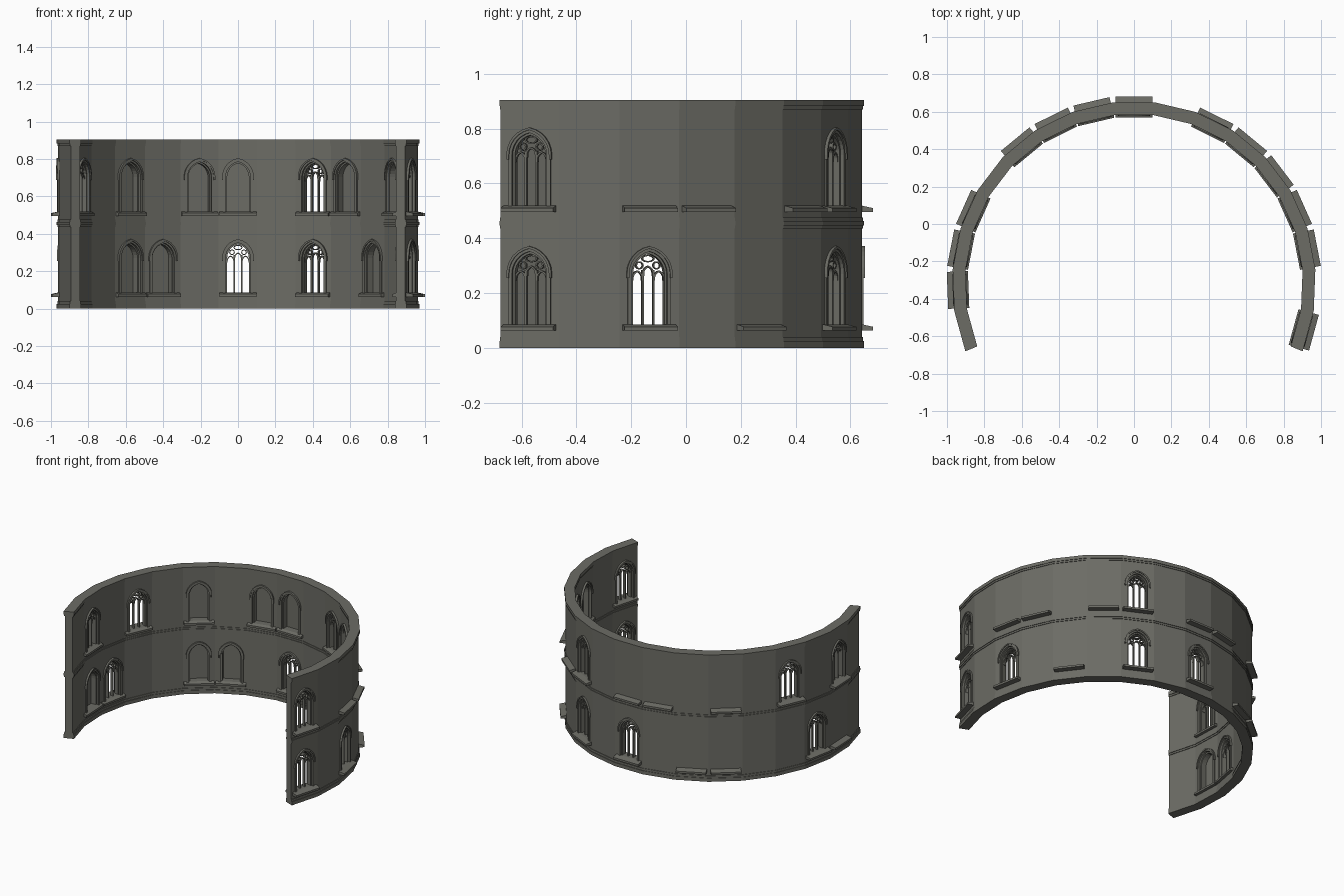
import bpy, bmesh
from math import sin, cos, tan, pi, radians, sqrt, asin

if "Cube" in bpy.data.objects:
    bpy.data.objects.remove(bpy.data.objects["Cube"])

STEP = radians(224 / 17)          # 17 straight bays make the curved wall
CY = -0.316                       # arc centre
A_IN, A_OUT = 0.906, 0.958        # wall faces, distance from the arc centre
HALF = A_OUT * tan(STEP / 2)
SPRING, BASE, C = 0.27, 0.075, 0.0175
RAISE = 0.433                     # height from one storey's windows to the next

# open windows and blind arches (bay 0 is the back, positive to the right)
OPEN = {0: [0, 2, 6, 8, -6], 1: [2, 8, -5, -7]}
BLIND = {0: [4, -2, -3, -7], 1: [0, 3, 5, 6, -1, -3]}

stone = bpy.data.materials.new("dark_stone")
stone.diffuse_color = (0.15, 0.15, 0.13, 1)
stone.use_nodes = True
stone.node_tree.nodes["Principled BSDF"].inputs["Base Color"].default_value = stone.diffuse_color


def place(k, u, a, z):
    t = k * STEP
    return (a * sin(t) + u * cos(t), a * cos(t) - u * sin(t) + CY, z)


def prism(bm, k, pts, a0, a1, taper=False):
    """Extrude a (u, z) outline through the wall thickness."""
    rows = []
    for a in (a0, a1):
        s = a / A_OUT if taper else 1
        rows.append([bm.verts.new(place(k, u * s, a, z)) for u, z in pts])
    bm.faces.new(rows[0])
    bm.faces.new(rows[1][::-1])
    n = len(pts)
    for i in range(n):
        j = (i + 1) % n
        bm.faces.new((rows[0][i], rows[1][i], rows[1][j], rows[0][j]))


def band(bm, k, outer, inner, a0, a1, closed=False):
    """Solid strip between two matching outlines."""
    rows = [[bm.verts.new(place(k, u, a, z)) for u, z in line]
            for line, a in ((outer, a0), (outer, a1), (inner, a1), (inner, a0))]
    n = len(outer)
    for i in range(n if closed else n - 1):
        j = (i + 1) % n
        for r in range(4):
            s = (r + 1) % 4
            bm.faces.new((rows[r][i], rows[r][j], rows[s][j], rows[s][i]))
    if not closed:
        bm.faces.new([r[0] for r in rows])
        bm.faces.new([r[-1] for r in rows][::-1])


def arch(w, base, spring, c, u0=0, n=6):
    """Pointed arch outline from left foot over the apex to right foot."""
    r = w + c
    end = asin(sqrt(r * r - c * c) / r)
    left = [(c - r * cos(end * i / n), spring + r * sin(end * i / n)) for i in range(n + 1)]
    left = [(-w, base)] + left
    pts = left + [(-u, z) for u, z in left[-2::-1]]
    return [(u + u0, z) for u, z in pts]


def oval(u0, z0, rx, rz, n=12):
    return [(u0 + rx * cos(2 * pi * i / n), z0 + rz * sin(2 * pi * i / n)) for i in range(n)]


def box(u0, u1, z0, z1):
    return [(u0, z0), (u1, z0), (u1, z1), (u0, z1)]


def lift(pts, dz):
    return [(u, z + dz) for u, z in pts]


def finish(bm, name):
    bmesh.ops.recalc_face_normals(bm, faces=bm.faces)
    me = bpy.data.meshes.new(name)
    bm.to_mesh(me)
    bm.free()
    me.materials.append(stone)
    bpy.context.collection.objects.link(bpy.data.objects.new(name, me))


def wall_bay(bm, k, z0, z1, dz, pierced):
    if not pierced:
        prism(bm, k, box(-HALF, HALF, z0, z1), A_IN, A_OUT, True)
        return
    hole = lift(arch(0.073, BASE, SPRING, C), dz)
    mid = len(hole) // 2
    side = [(0, BASE + dz), (0, z0), (-HALF, z0), (-HALF, z1), (0, z1)] + hole[mid::-1]
    prism(bm, k, side, A_IN, A_OUT, True)
    prism(bm, k, [(-u, z) for u, z in side], A_IN, A_OUT, True)


def frame(bm, k, dz, blind):
    # hood mould, jamb moulding and recessed inner moulding
    for wo, wi, base, a0, a1 in ((0.085, 0.076, 0.255, 0.893, 0.970),
                                 (0.080, 0.066, BASE, 0.899, 0.964),
                                 (0.067, 0.058, BASE, 0.914, 0.950)):
        if blind:
            a1 = A_OUT - 0.003
        band(bm, k, lift(arch(wo, base, SPRING, C), dz),
             lift(arch(wi, base, SPRING, C), dz), a0, a1)


def sill(bm, k, dz):
    prof = [(0.885, 0.063), (0.885, 0.077), (0.906, 0.086),
            (0.958, 0.086), (0.998, 0.077), (0.998, 0.063)]
    ends = [[bm.verts.new(place(k, u, a, z + dz)) for a, z in prof] for u in (-0.099, 0.099)]
    bm.faces.new(ends[0])
    bm.faces.new(ends[1][::-1])
    for i in range(6):
        j = (i + 1) % 6
        bm.faces.new((ends[0][i], ends[1][i], ends[1][j], ends[0][j]))


def tracery(bm, k, dz):
    a0, a1 = 0.922, 0.942
    for u in (-0.02, 0.02):                       # mullions
        prism(bm, k, lift(box(u - 0.0035, u + 0.0035, BASE, 0.285), dz), a0, a1)
    for u in (-0.04, 0, 0.04):                    # three light heads
        s = 0.272 if u == 0 else 0.255
        band(bm, k, lift(arch(0.021, s - 0.01, s, 0.008, u, 4), dz),
             lift(arch(0.015, s - 0.01, s, 0.008, u, 4), dz), a0, a1)
    for u, z, rx, rz in ((0, 0.326, 0.024, 0.014), (-0.032, 0.301, 0.015, 0.015),
                         (0.032, 0.301, 0.015, 0.015)):   # eyelets
        band(bm, k, lift(oval(u, z, rx, rz), dz),
             lift(oval(u, z, rx - 0.005, rz - 0.005), dz), a0, a1, True)


# storeys of wall with their window parts
for floor, label in ((0, "lower"), (1, "upper")):
    z0, z1 = (0.005, 0.455) if floor == 0 else (0.455, 0.90)
    dz = floor * RAISE
    walls, frames, sills, bars, panels = (bmesh.new() for _ in range(5))
    for k in range(-8, 9):
        is_open, is_blind = k in OPEN[floor], k in BLIND[floor]
        wall_bay(walls, k, z0, z1, dz, is_open or is_blind)
        if is_open or is_blind:
            frame(frames, k, dz, is_blind)
            sill(sills, k, dz)
        if is_open:
            tracery(bars, k, dz)
        if is_blind:
            prism(panels, k, lift(arch(0.0735, BASE, SPRING, C), dz), A_OUT - 0.006, A_OUT)
    for bm, part in ((walls, "wall"), (frames, "window_frames"), (sills, "window_sills"),
                     (bars, "window_tracery"), (panels, "blind_arch_panels")):
        finish(bm, label + "_" + part)


def cornice(name, steps):
    """Stepped moulding: (z0, z1, projection) bands following the bays."""
    bm = bmesh.new()
    for z0, z1, p in steps:
        rows = []
        for i in range(18):
            t = (i - 8.5) * STEP
            rows.append([bm.verts.new((r / cos(STEP / 2) * sin(t), r / cos(STEP / 2) * cos(t) + CY, z))
                         for r, z in ((A_IN - p, z0), (A_OUT + p, z0), (A_OUT + p, z1), (A_IN - p, z1))])
        for a, b in zip(rows, rows[1:]):
            for i in range(4):
                j = (i + 1) % 4
                bm.faces.new((a[i], a[j], b[j], b[i]))
        bm.faces.new(rows[0])
        bm.faces.new(rows[-1][::-1])
    finish(bm, name)


cornice("base_moulding", [(0, 0.025, 0.008), (0.025, 0.04, 0.004)])
cornice("middle_moulding", [(0.435, 0.447, 0.004), (0.447, 0.463, 0.008), (0.463, 0.475, 0.004)])
cornice("top_moulding", [(0.87, 0.882, 0.004), (0.882, 0.905, 0.008)])
